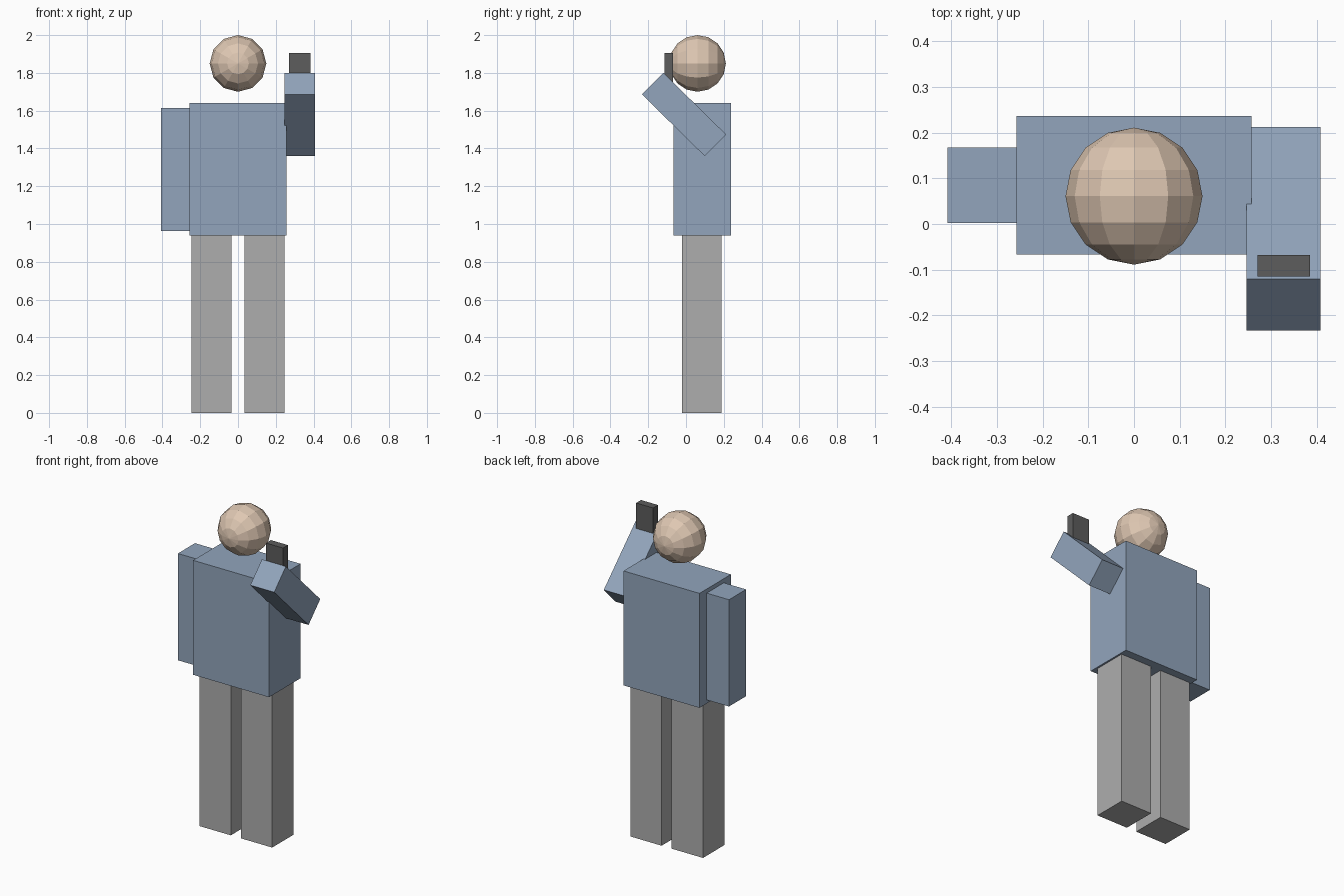
import bpy
import math

if "Cube" in bpy.data.objects:
    bpy.data.objects.remove(bpy.data.objects["Cube"])


def material(name, rgb):
    """Flat material from an sRGB 0-255 colour."""
    lin = [((c / 255 + 0.055) / 1.055) ** 2.4 for c in rgb]
    mat = bpy.data.materials.new(name)
    mat.diffuse_color = (*lin, 1)
    mat.use_nodes = True
    mat.node_tree.nodes["Principled BSDF"].inputs["Base Color"].default_value = mat.diffuse_color
    return mat


blue = material("shirt_blue", (146, 165, 188))
grey = material("trouser_grey", (174, 174, 174))
skin = material("skin", (222, 199, 178))
dark = material("dark_grey", (93, 93, 93))


def box(name, x, y, z, mat, tilt=0):
    """Box from (min, max) ranges, tilted about x through its centre."""
    centre = [sum(r) / 2 for r in (x, y, z)]
    bpy.ops.mesh.primitive_cube_add(size=1, location=centre)
    ob = bpy.context.object
    ob.name = name
    for v in ob.data.vertices:
        for i, r in enumerate((x, y, z)):
            v.co[i] *= r[1] - r[0]
    ob.rotation_euler.x = tilt
    ob.data.materials.append(mat)
    return ob


# Body
box("torso", (-0.257, 0.257), (-0.067, 0.237), (0.94, 1.64), blue)

# Legs
for side, s in (("left", -1), ("right", 1)):
    box(side + "_leg", sorted((s * 0.034, s * 0.246)), (-0.021, 0.187), (0, 0.945), grey)

# Hanging arm
box("hanging_arm", (-0.408, -0.246), (0.002, 0.167), (0.962, 1.615), blue)

# Raised arm, its long axis tilted forward and up
box("raised_arm", (0.246, 0.408), (-0.2435, 0.2225), (1.4995, 1.6605), blue,
    math.radians(-44.5))

# Hand-held device resting on the raised arm
box("handheld_device", (0.27, 0.385), (-0.115, -0.068), (1.70, 1.905), dark)

# Head, poles pointing front and back
bpy.ops.mesh.primitive_uv_sphere_add(segments=12, ring_count=8, radius=0.15,
                                     location=(0, 0.061, 1.85),
                                     rotation=(math.pi / 2, 0, 0))
head = bpy.context.object
head.name = "head"
head.data.materials.append(skin)
